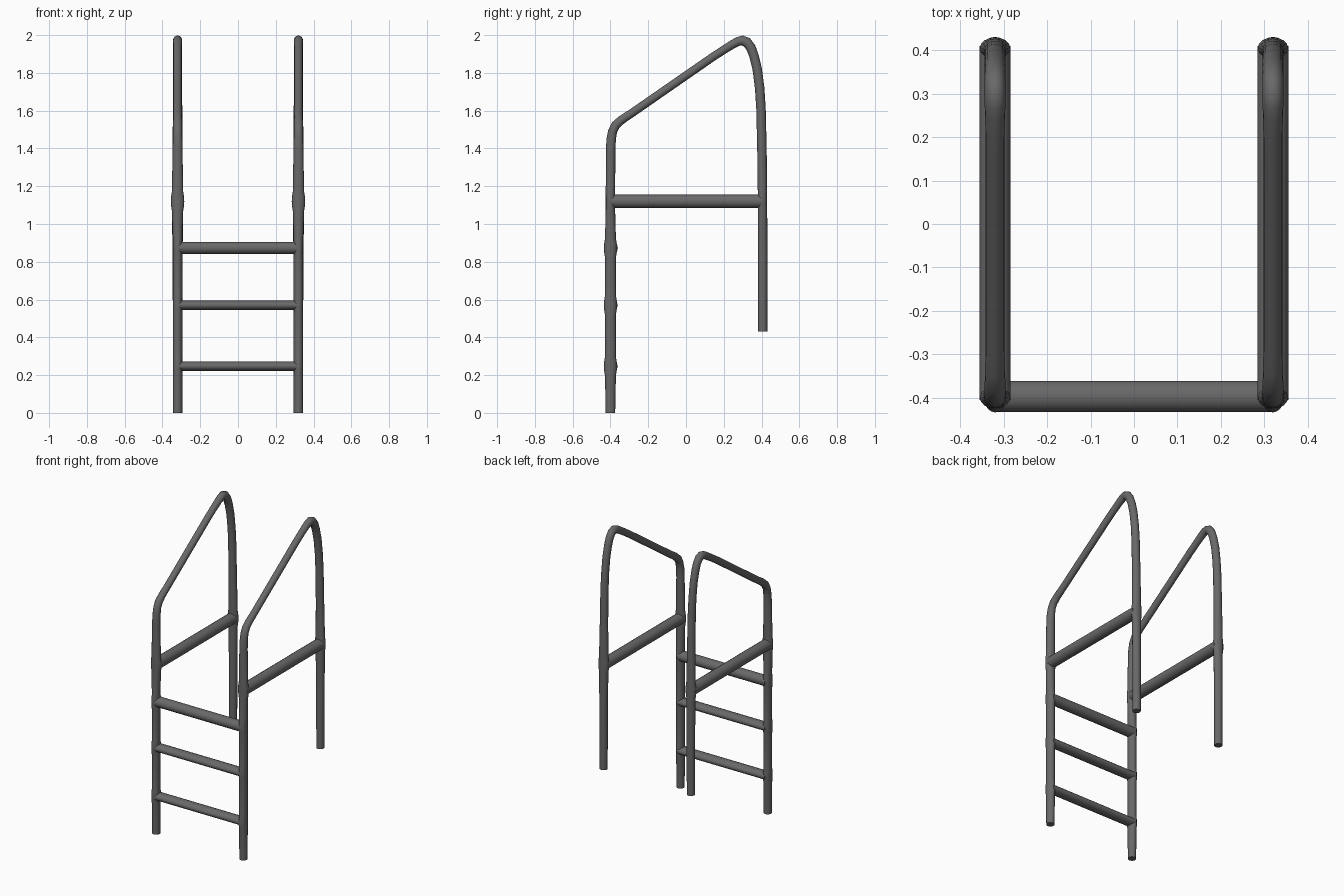
import bpy, bmesh, math
from mathutils import Vector

if "Cube" in bpy.data.objects:
    bpy.data.objects.remove(bpy.data.objects["Cube"])

SIDES = 16
X = 0.32

# Dark grey metal
metal = bpy.data.materials.new("dark_metal")
metal.diffuse_color = (0.14, 0.14, 0.14, 1)
metal.use_nodes = True
metal.node_tree.nodes["Principled BSDF"].inputs["Base Color"].default_value = metal.diffuse_color


def tube(name, pts, radii, side):
    """Sweep an elliptical section; radii = (along side axis, across it)."""
    bm = bmesh.new()
    pts = [Vector(p) for p in pts]
    side = Vector(side)
    rings = []
    for i, p in enumerate(pts):
        a, b = pts[max(i - 1, 0)], pts[min(i + 1, len(pts) - 1)]
        t = (p - a).normalized() + (b - p).normalized()
        n = side.cross(t.normalized())
        ra, rb = radii[i]
        rings.append([bm.verts.new(p + side * ra * math.cos(k * math.tau / SIDES)
                                   + n * rb * math.sin(k * math.tau / SIDES))
                      for k in range(SIDES)])
    for r, s in zip(rings, rings[1:]):
        for k in range(SIDES):
            j = (k + 1) % SIDES
            bm.faces.new((r[k], r[j], s[j], s[k]))
    bm.faces.new(rings[0][::-1])
    bm.faces.new(rings[-1])
    bmesh.ops.recalc_face_normals(bm, faces=bm.faces)
    me = bpy.data.meshes.new(name)
    bm.to_mesh(me)
    bm.free()
    me.materials.append(metal)
    ob = bpy.data.objects.new(name, me)
    bpy.context.collection.objects.link(ob)
    bpy.context.view_layer.objects.active = ob
    ob.select_set(True)
    bpy.ops.object.shade_smooth_by_angle(angle=math.radians(50))
    ob.select_set(False)


# Bent rail: front post with swollen joints, sloped grip, rear post
R = 0.025
RUNG_Z = [0.247, 0.57, 0.873]
RAIL_Z = 1.12
front = [(-0.4, 0.0, R, R)]
for z in RUNG_Z:
    front += [(-0.4, z - 0.05, R, 0.029), (-0.4, z - 0.02, R, 0.034),
              (-0.4, z + 0.02, R, 0.034), (-0.4, z + 0.05, R, 0.029)]
joint = [(1.07, 0.030), (1.10, 0.035), (1.14, 0.035), (1.17, 0.030)]
front += [(-0.4, z, rx, R) for z, rx in joint]
bend = [(-0.399, 1.39, 0.026, R), (-0.396, 1.45, R, R), (-0.388, 1.493, 0.024, 0.024),
        (-0.371, 1.525, 0.024, 0.024), (-0.34, 1.552, 0.023, 0.023),
        (-0.29, 1.585, 0.022, 0.022), (0.14, 1.883, 0.022, 0.022),
        (0.20, 1.922, 0.022, 0.022), (0.25, 1.953, 0.023, 0.023),
        (0.275, 1.966, 0.024, 0.024), (0.298, 1.972, 0.024, 0.026),
        (0.322, 1.962, 0.024, 0.027), (0.343, 1.935, 0.024, 0.026),
        (0.36, 1.89, 0.024, R), (0.377, 1.82, 0.024, R),
        (0.39, 1.72, 0.024, R), (0.397, 1.61, R, R), (0.402, 1.40, 0.026, R)]
rear = [(0.405, z, rx, R) for z, rx in reversed(joint)]
rear += [(0.406, 0.81, 0.026, R), (0.406, 0.43, R, R)]
path = front + bend + rear

for label, x in (("left", -X), ("right", X)):
    tube(label + "_handrail", [(x, y, z) for y, z, _, _ in path],
         [(a, b) for _, _, a, b in path], (1, 0, 0))
    # Horizontal brace joining the posts
    tube(label + "_side_brace", [(x, -0.405, RAIL_Z), (x, 0.41, RAIL_Z)],
         [(0.036, 0.036)] * 2, (1, 0, 0))

# Ladder rungs
for i, (z, h) in enumerate(zip(RUNG_Z, (0.025, 0.025, 0.033))):
    tube(f"rung_{i + 1}", [(-X - 0.003, -0.397, z), (X + 0.003, -0.397, z)],
         [(0.036, h)] * 2, (0, 1, 0))
